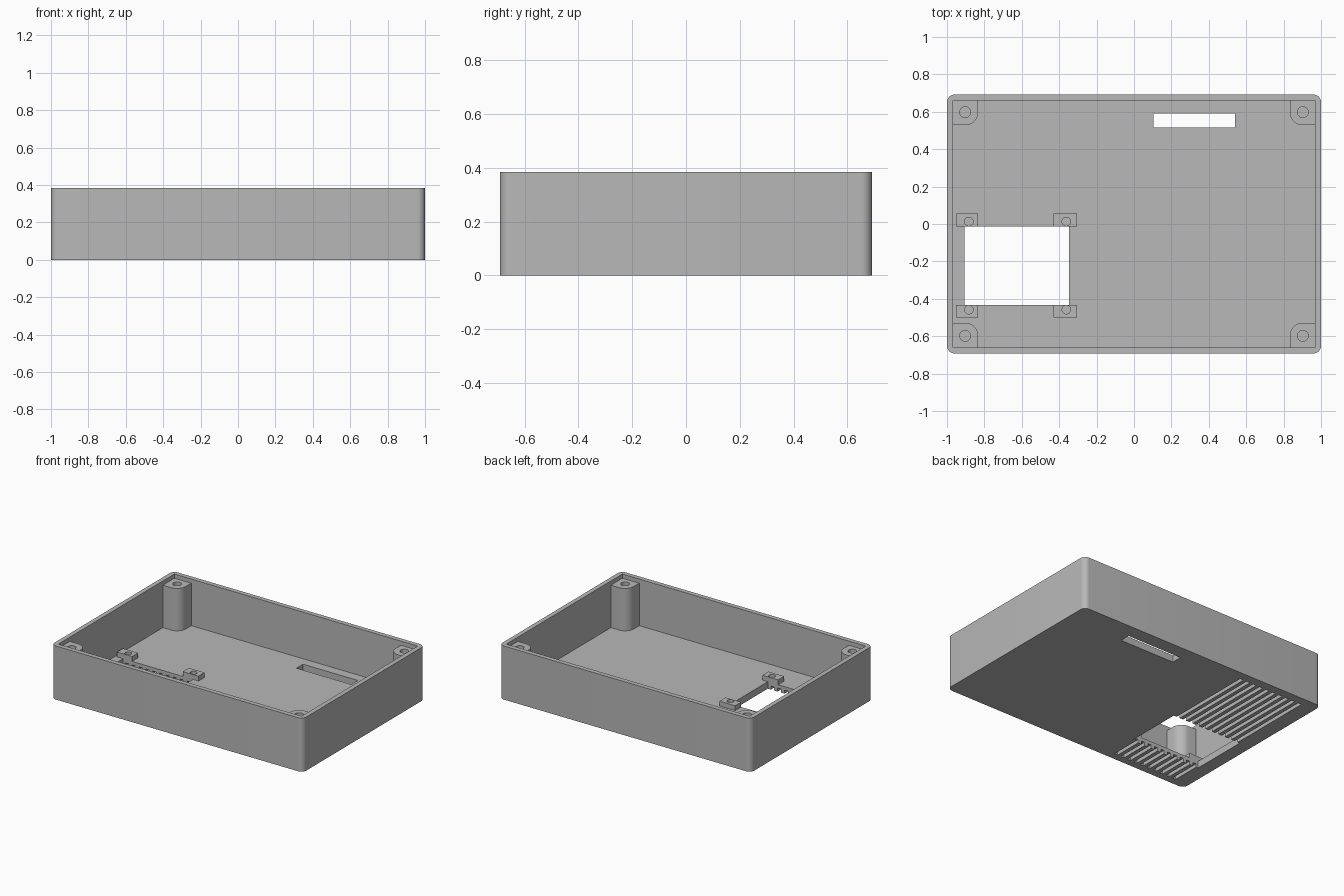
import bpy, bmesh
from math import cos, sin, pi, radians

cube = bpy.data.objects.get("Cube")
if cube:
    bpy.data.objects.remove(cube, do_unlink=True)

grey = bpy.data.materials.new("mid grey plastic")
grey.use_nodes = True
colour = (0.48, 0.48, 0.48, 1)
grey.diffuse_color = colour
grey.node_tree.nodes["Principled BSDF"].inputs["Base Color"].default_value = colour

HX, HY, TOP = 1.0, 0.692, 0.385      # outer half sizes and height
WALL, FLOOR = 0.033, 0.05
POST_X, POST_Y, POST_R, POST_TOP = 0.903, 0.598, 0.07, 0.355


def prism(name, outline, z0, z1):
    """Extrude a flat outline from z0 to z1."""
    bm = bmesh.new()
    face = bm.faces.new([bm.verts.new((x, y, z0)) for x, y in outline])
    made = bmesh.ops.extrude_face_region(bm, geom=[face])["geom"]
    for v in made:
        if isinstance(v, bmesh.types.BMVert):
            v.co.z = z1
    bmesh.ops.recalc_face_normals(bm, faces=bm.faces)
    mesh = bpy.data.meshes.new(name)
    bm.to_mesh(mesh)
    bm.free()
    mesh.materials.append(grey)
    obj = bpy.data.objects.new(name, mesh)
    bpy.context.collection.objects.link(obj)
    return obj


def rect(x0, x1, y0, y1):
    return [(x0, y0), (x1, y0), (x1, y1), (x0, y1)]


def circle(cx, cy, r, n=32):
    return [(cx + r * cos(2 * pi * i / n), cy + r * sin(2 * pi * i / n)) for i in range(n)]


def rounded(hx, hy, r, n=8):
    pts = []
    for q, (sx, sy) in enumerate([(1, 1), (-1, 1), (-1, -1), (1, -1)]):
        for i in range(n + 1):
            a = pi / 2 * (q + i / n)
            pts.append((sx * (hx - r) + r * cos(a), sy * (hy - r) + r * sin(a)))
    return pts


def cut(obj, outline, z0, z1):
    """Subtract a prism and drop the cutter."""
    tool = prism("cutter", outline, z0, z1)
    tool.hide_render = True
    mod = obj.modifiers.new("cut", "BOOLEAN")
    mod.operation, mod.solver, mod.object = "DIFFERENCE", "EXACT", tool
    bpy.context.view_layer.objects.active = obj
    bpy.ops.object.modifier_apply(modifier=mod.name)
    bpy.data.objects.remove(tool, do_unlink=True)


def smooth(obj):
    bpy.ops.object.select_all(action="DESELECT")
    obj.select_set(True)
    bpy.context.view_layer.objects.active = obj
    bpy.ops.object.shade_smooth_by_angle(angle=radians(30))


# Open tray with rounded outer corners
tray = prism("tray", rounded(HX, HY, 0.04), 0, TOP)
cut(tray, rect(WALL - HX, HX - WALL, WALL - HY, HY - WALL), FLOOR, TOP + 0.1)

# Blind grooves under the floor, running into the window
for i in range(10):
    x = -0.385 - i * 0.0545
    cut(tray, rect(x - 0.013, x + 0.013, -0.64, 0.63), -0.1, 0.025)

# Window and narrow slot through the floor
cut(tray, rect(-0.905, -0.348, -0.432, -0.013), -0.1, 0.2)
cut(tray, rect(0.103, 0.54, 0.515, 0.59), -0.1, 0.2)
smooth(tray)

# Corner screw posts: rounded toward the inside, square into the walls
for sx, side in ((-1, "right"), (1, "left")):
    for sy, end in ((-1, "front"), (1, "back")):
        arc = [(POST_R * cos(pi / 16 * i), POST_R * sin(pi / 16 * i)) for i in range(9)]
        back = 0.075
        shape = arc + [(-back, POST_R), (-back, -back), (POST_R, -back)]
        outline = [(sx * (POST_X - u), sy * (POST_Y - v)) for u, v in shape]
        post = prism(f"{end}_{side}_screw_post", outline, 0.04, POST_TOP)
        cut(post, circle(sx * POST_X, sy * POST_Y, 0.029), 0.1, 0.5)
        smooth(post)

# Small drilled mounting blocks at the window corners
for x0, x1, hole_x, side in ((-0.953, -0.833, -0.883, "right"), (-0.43, -0.305, -0.362, "left")):
    for y0, y1, hole_y, end in ((-0.5, -0.432, -0.458, "front"), (-0.013, 0.055, 0.013, "back")):
        block = prism(f"{end}_{side}_mount_block", rect(x0, x1, y0, y1), FLOOR, 0.085)
        cut(block, circle(hole_x, hole_y, 0.023, 24), FLOOR - 0.02, 0.2)
        smooth(block)
